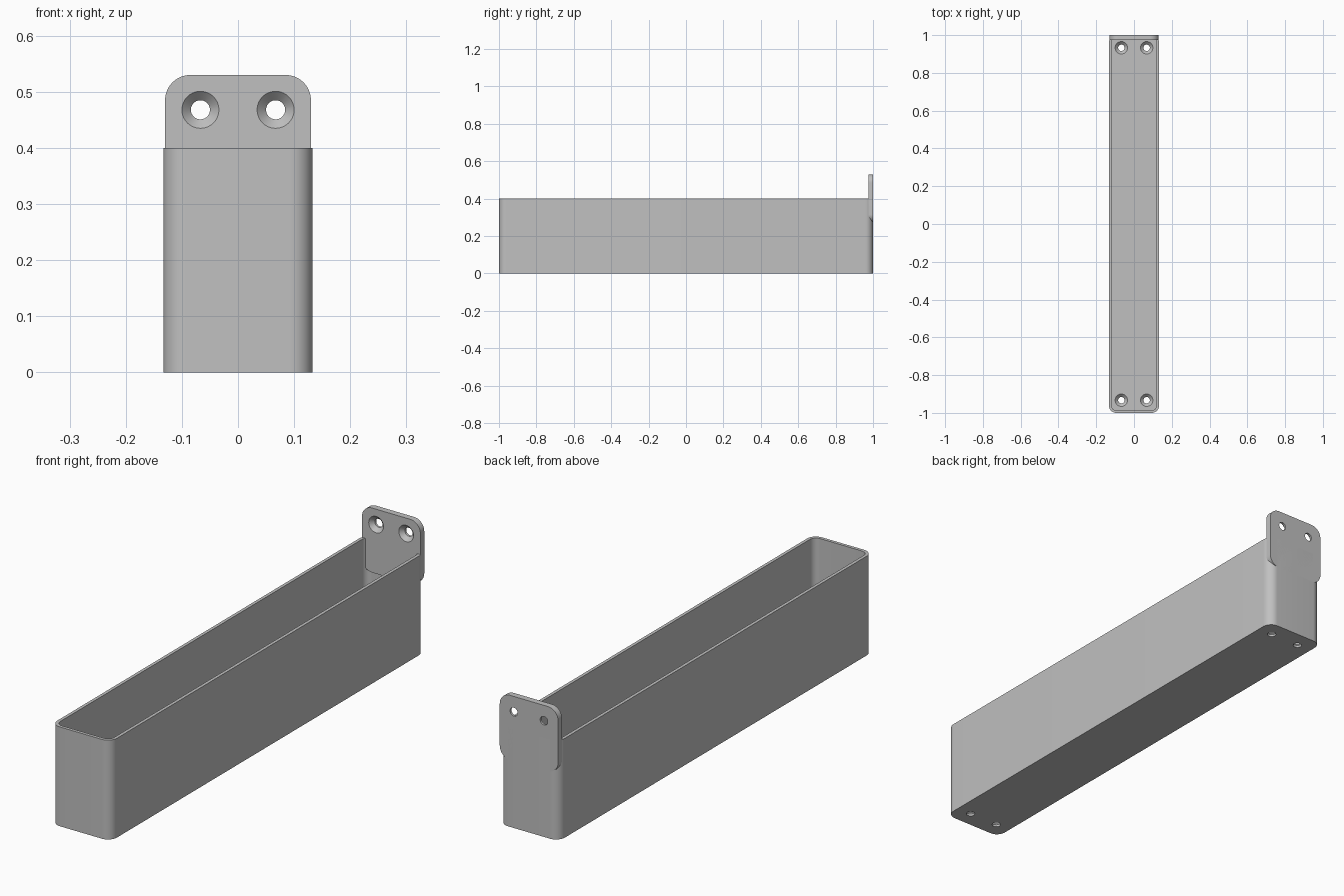
import bpy
import bmesh
from math import cos, sin, pi, radians
from mathutils import Matrix, Vector

cube = bpy.data.objects.get("Cube")
if cube:
    bpy.data.objects.remove(cube, do_unlink=True)

WIDTH, LENGTH, HEIGHT = 0.266, 2.0, 0.4
WALL, THICK, CORNER = 0.013, 0.025, 0.04
HOLE_X = 0.067

grey = bpy.data.materials.new("plain grey")
grey.use_nodes = True
colour = (0.53, 0.53, 0.53, 1)
grey.diffuse_color = colour
grey.node_tree.nodes["Principled BSDF"].inputs["Base Color"].default_value = colour


def rounded_ring(width, depth, radius, steps=12):
    """Counter-clockwise outline of a rounded rectangle."""
    points = []
    for i, (sx, sy) in enumerate(((1, 1), (-1, 1), (-1, -1), (1, -1))):
        for k in range(steps + 1):
            a = (i + k / steps) * pi / 2
            points.append((sx * (width / 2 - radius) + radius * cos(a),
                           sy * (depth / 2 - radius) + radius * sin(a)))
    return points


def circle_ring(radius, steps=40):
    return [(radius * cos(2 * pi * k / steps), radius * sin(2 * pi * k / steps))
            for k in range(steps)]


def loft(name, levels, matrix):
    """Closed solid through outlines stacked along local z."""
    bm = bmesh.new()
    rings = [[bm.verts.new((x, y, z)) for x, y in ring] for z, ring in levels]
    for low, high in zip(rings, rings[1:]):
        for k in range(len(low)):
            n = (k + 1) % len(low)
            bm.faces.new((low[k], low[n], high[n], high[k]))
    bm.faces.new(rings[0][::-1])
    bm.faces.new(rings[-1])
    mesh = bpy.data.meshes.new(name)
    bm.to_mesh(mesh)
    bm.free()
    mesh.materials.append(grey)
    obj = bpy.data.objects.new(name, mesh)
    obj.matrix_world = matrix
    bpy.context.collection.objects.link(obj)
    return obj


def carve(obj, cutters):
    """Subtract the cutters, then remove them."""
    bpy.context.view_layer.objects.active = obj
    for cutter in cutters:
        mod = obj.modifiers.new("cut", 'BOOLEAN')
        mod.operation, mod.solver, mod.object = 'DIFFERENCE', 'EXACT', cutter
        bpy.ops.object.modifier_apply(modifier=mod.name)
        bpy.data.objects.remove(cutter, do_unlink=True)


def countersink(frame, x, y):
    """Screw hole that flares towards local +z."""
    profile = ((-0.01, 0.017), (0.009, 0.017), (THICK, 0.033), (0.035, 0.043))
    return loft("screw_cutter", [(z, circle_ring(r)) for z, r in profile],
                frame @ Matrix.Translation((x, y, 0)))


# Long open trough with screw holes at both ends of its floor
base = Matrix.Identity(4)
outer = rounded_ring(WIDTH, LENGTH, CORNER)
inner = rounded_ring(WIDTH - 2 * WALL, LENGTH - 2 * WALL, CORNER - WALL)
trough = loft("trough", [(0, outer), (HEIGHT, outer)], base)
cavity = loft("cavity_cutter", [(THICK, inner), (HEIGHT + 0.1, inner)], base)
carve(trough, [cavity] + [countersink(base, sx * HOLE_X, sy * 0.933)
                          for sx in (-1, 1) for sy in (-1, 1)])

# Rounded mounting plate standing on the back wall
upright = Matrix.Translation(Vector((0, LENGTH / 2, HEIGHT))) @ Matrix.Rotation(radians(90), 4, 'X')
tab = rounded_ring(0.26, 0.26, 0.045)
plate = loft("mounting_plate", [(0, tab), (THICK, tab)], upright)
carve(plate, [countersink(upright, sx * HOLE_X, 0.068) for sx in (-1, 1)])

# Smooth the rounded corners, keep the rims sharp
for obj in (trough, plate):
    bpy.ops.object.select_all(action='DESELECT')
    obj.select_set(True)
    bpy.context.view_layer.objects.active = obj
    bpy.ops.object.shade_smooth_by_angle(angle=radians(30))
